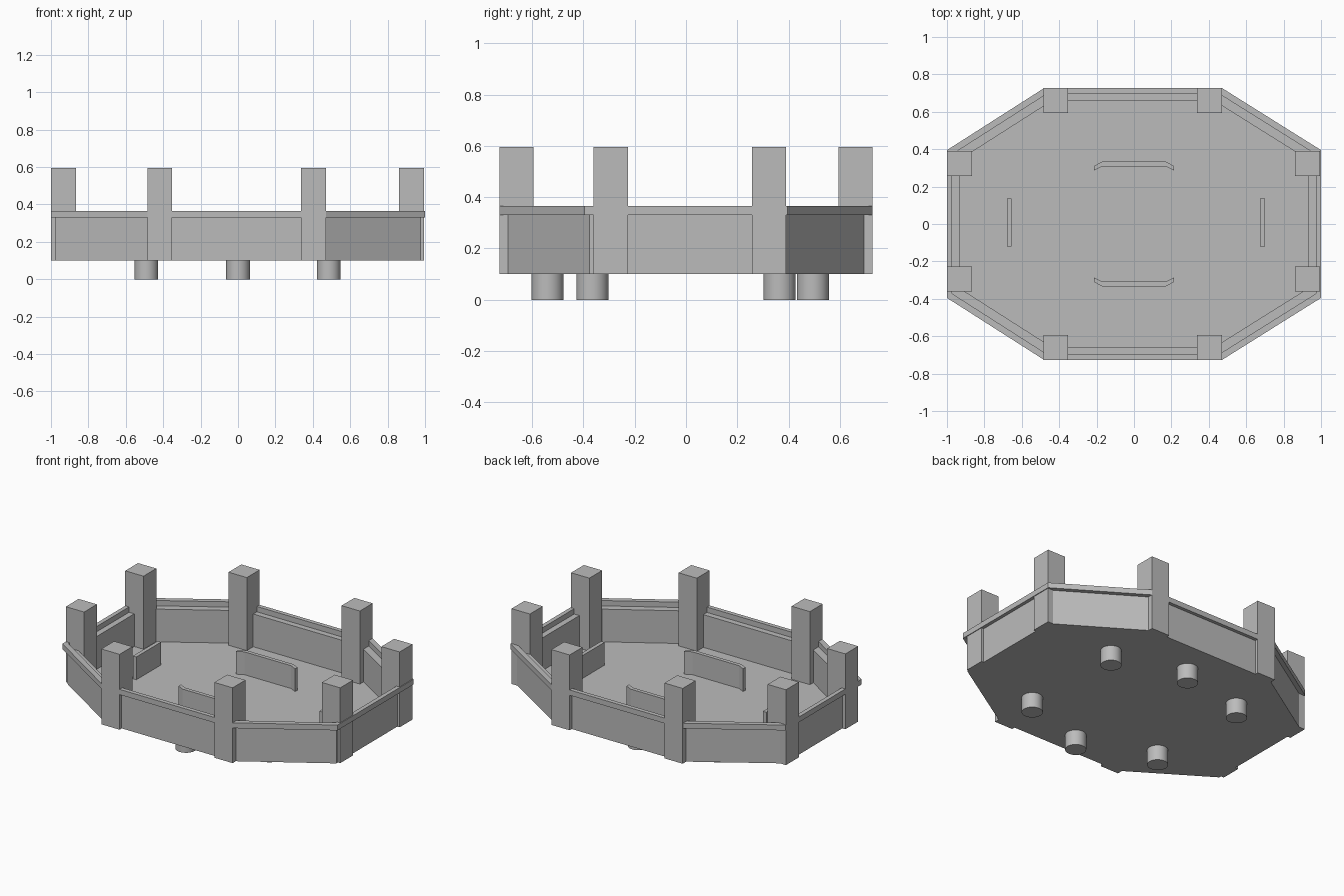
import bpy, bmesh
from mathutils import Vector

cube = bpy.data.objects.get("Cube")
if cube:
    bpy.data.objects.remove(cube, do_unlink=True)

grey = bpy.data.materials.new("plain grey")
grey.use_nodes = True
grey.diffuse_color = (0.5, 0.5, 0.5, 1)
grey.node_tree.nodes["Principled BSDF"].inputs["Base Color"].default_value = (0.5, 0.5, 0.5, 1)


def finish(name, bm):
    bmesh.ops.recalc_face_normals(bm, faces=bm.faces)
    mesh = bpy.data.meshes.new(name)
    bm.to_mesh(mesh)
    bm.free()
    mesh.materials.append(grey)
    obj = bpy.data.objects.new(name, mesh)
    bpy.context.collection.objects.link(obj)
    return obj


def prism(name, outline, z0, z1):
    """Extrude a flat outline from z0 to z1."""
    bm = bmesh.new()
    face = bm.faces.new([bm.verts.new((x, y, z0)) for x, y in outline])
    new = bmesh.ops.extrude_face_region(bm, geom=[face], use_keep_orig=True)["geom"]
    for v in new:
        if isinstance(v, bmesh.types.BMVert):
            v.co.z = z1
    return finish(name, bm)


def box(name, x0, x1, y0, y1, z0, z1):
    return prism(name, [(x0, y0), (x1, y0), (x1, y1), (x0, y1)], z0, z1)


def ring(name, outer, inner, z0, z1):
    """Closed band between two matching outlines."""
    bm = bmesh.new()
    loops = [[bm.verts.new((x, y, z)) for x, y in line]
             for line, z in ((outer, z0), (outer, z1), (inner, z1), (inner, z0))]
    n = len(outer)
    for k in range(4):
        a, b = loops[k], loops[(k + 1) % 4]
        for i in range(n):
            j = (i + 1) % n
            bm.faces.new((a[i], a[j], b[j], b[i]))
    return finish(name, bm)


def inset(poly, straight, diagonal):
    """Move every side inward, with its own distance for sloping sides."""
    lines = []
    for i, p in enumerate(poly):
        p, q = Vector(p), Vector(poly[(i + 1) % len(poly)])
        d = (q - p).normalized()
        normal = Vector((-d.y, d.x))
        dist = diagonal if abs(d.x * d.y) > 0.01 else straight
        lines.append((normal, normal.dot(p) + dist))
    result = []
    for i in range(len(poly)):
        (m, a), (n, b) = lines[i - 1], lines[i]
        det = m.x * n.y - m.y * n.x
        result.append(((a * n.y - b * m.y) / det, (m.x * b - n.x * a) / det))
    return result


# Stretched eight-sided plan, counter-clockwise
plan = [(-0.48, -0.727), (0.47, -0.727), (1, -0.395), (1, 0.395),
        (0.47, 0.727), (-0.48, 0.727), (-1, 0.395), (-1, -0.395)]
wall_outer = inset(plan, 0.022, 0.028)
wall_inner = inset(plan, 0.066, 0.08)
base, floor_top, wall_top = 0.1, 0.115, 0.33

# Floor, walls and the thin rail around the rim
prism("floor", wall_outer, base, floor_top)
ring("wall", wall_outer, wall_inner, floor_top, wall_top)
ring("top_rail", plan, inset(plan, 0.028, 0.034), wall_top, 0.365)

# Square posts at the corners
w = 0.133
corners = [(x, y) for x in (-0.485, 0.337) for y in (-0.727, 0.594)]
corners += [(x, y) for x in (-1, 0.862) for y in (-0.36, 0.257)]
for x, y in corners:
    box("post", x, x + w, y, y + w, base, 0.595)

# Low panels standing on the floor
panel_top = 0.265
for x in (-0.68, 0.675):
    box("side_panel", x, x + 0.025, -0.12, 0.137, floor_top, panel_top)
half = [(0.17, 0.308), (0.215, 0.285), (0.215, 0.31), (0.17, 0.333)]
bent = half + [(-x, y) for x, y in reversed(half)]
for name, s in (("back_panel", 1), ("front_panel", -1)):
    prism(name, [(x, s * y) for x, y in bent], floor_top, panel_top)

# Round feet
for x, y in ((-0.49, -0.365), (-0.49, 0.365), (0, -0.54), (0, 0.495),
             (0.485, -0.365), (0.485, 0.365)):
    bpy.ops.mesh.primitive_cylinder_add(vertices=32, radius=0.063, depth=base,
                                        location=(x, y, base / 2))
    foot = bpy.context.object
    foot.name = "foot"
    foot.data.materials.append(grey)
    bpy.ops.object.shade_smooth_by_angle()
